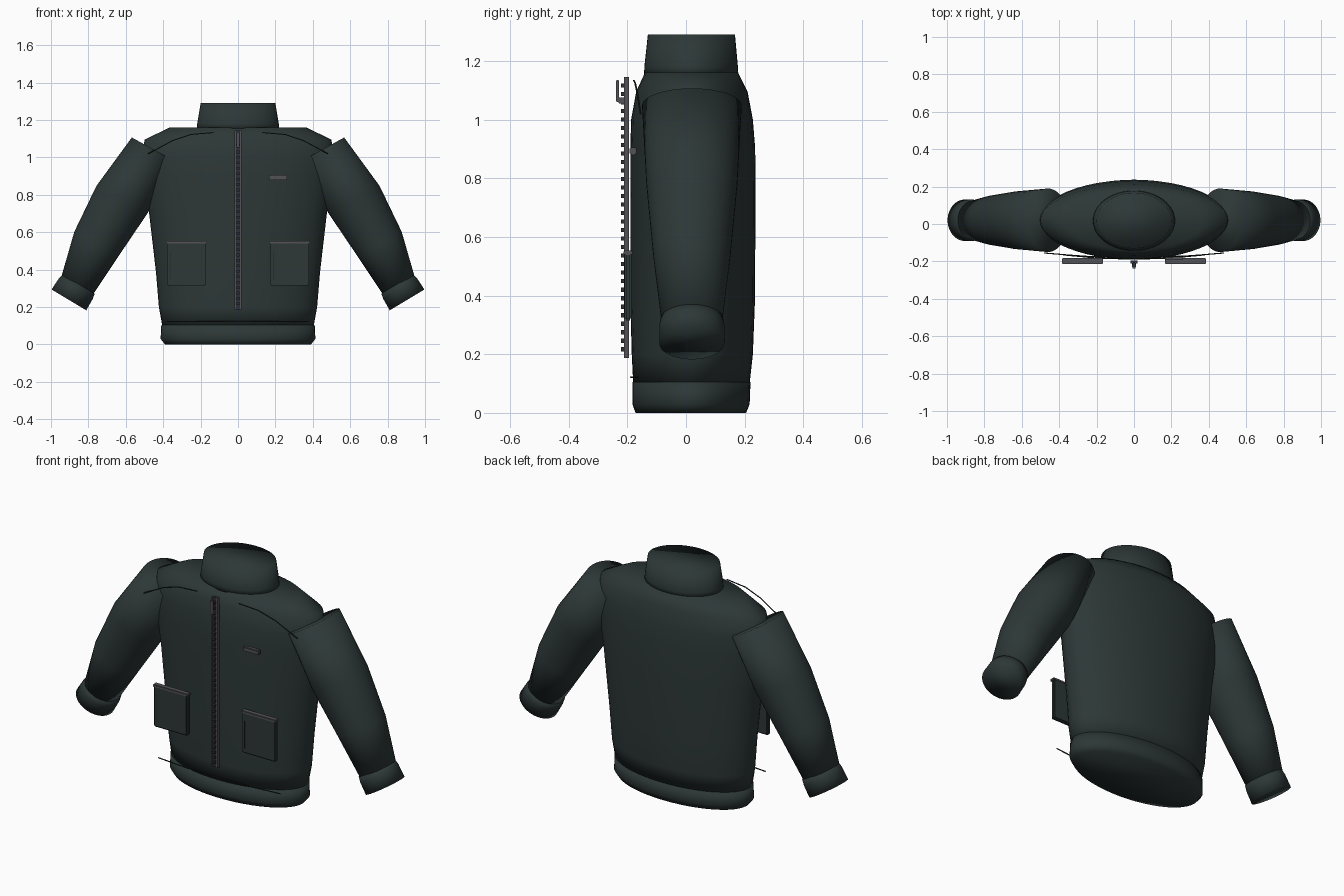
import bpy, bmesh, math
from mathutils import Vector

cube = bpy.data.objects.get("Cube")
if cube:
    bpy.data.objects.remove(cube, do_unlink=True)


def material(name, color):
    m = bpy.data.materials.new(name)
    m.use_nodes = True
    m.diffuse_color = (*color, 1)
    m.node_tree.nodes["Principled BSDF"].inputs["Base Color"].default_value = (*color, 1)
    return m


FABRIC = material("dark green fabric", (0.026, 0.039, 0.038))
THREAD = material("dark thread", (0.016, 0.02, 0.02))
METAL = material("dull metal", (0.085, 0.085, 0.095))
TAPE = material("zip tape", (0.03, 0.03, 0.036))


def add_object(name, bm, mat, smooth=True):
    bmesh.ops.recalc_face_normals(bm, faces=bm.faces)
    for f in bm.faces:
        f.smooth = smooth
    mesh = bpy.data.meshes.new(name)
    bm.to_mesh(mesh)
    bm.free()
    mesh.materials.append(mat)
    ob = bpy.data.objects.new(name, mesh)
    bpy.context.scene.collection.objects.link(ob)
    return ob


def loft(name, rings, mat, sides=48):
    """Skin a capped tube through ellipses given as (centre, axis u, axis v)."""
    bm = bmesh.new()
    loops = []
    for c, u, v in rings:
        angles = [2 * math.pi * i / sides for i in range(sides)]
        loops.append([bm.verts.new(c + u * math.cos(a) + v * math.sin(a)) for a in angles])
    for a, b in zip(loops, loops[1:]):
        for i in range(sides):
            j = (i + 1) % sides
            bm.faces.new((a[i], a[j], b[j], b[i]))
    bm.faces.new(loops[0])
    bm.faces.new(loops[-1])
    return add_object(name, bm, mat)


def upright(name, profile, mat):
    """Loft level ellipses from (z, half width, front y, back y)."""
    rings = [(Vector((0, (f + b) / 2, z)), Vector((w, 0, 0)), Vector((0, (b - f) / 2, 0)))
             for z, w, f, b in profile]
    return loft(name, rings, mat)


def limb(name, side, profile, mat):
    """Loft tilted ellipses from (x, z, tilt, in-plane radius, depth radius)."""
    rings = []
    for x, z, tilt, r, d in profile:
        t = math.radians(tilt)
        rings.append((Vector((side * x, 0.02, z)),
                      Vector((side * math.cos(t), 0, math.sin(t))) * r, Vector((0, d, 0))))
    return loft(name, rings, mat)


def add_box(bm, lo, hi):
    lo, hi = Vector(lo), Vector(hi)
    verts = bmesh.ops.create_cube(bm, size=1)["verts"]
    for v in verts:
        v.co = Vector([(lo[k] + hi[k]) / 2 + v.co[k] * (hi[k] - lo[k]) for k in range(3)])


def box(name, lo, hi, mat, bevel=0.0):
    bm = bmesh.new()
    add_box(bm, lo, hi)
    if bevel:
        bmesh.ops.bevel(bm, geom=bm.edges[:], offset=bevel, segments=2, affect='EDGES')
    return add_object(name, bm, mat, False)


def stitch(name, points, mat, radius=0.003):
    curve = bpy.data.curves.new(name, 'CURVE')
    curve.dimensions = '3D'
    curve.bevel_depth = radius
    curve.bevel_resolution = 1
    spline = curve.splines.new('POLY')
    spline.points.add(len(points) - 1)
    for p, co in zip(spline.points, points):
        p.co = (*co, 1)
    curve.materials.append(mat)
    bpy.context.scene.collection.objects.link(bpy.data.objects.new(name, curve))


# Body, hem band and collar
upright("body", [(0.10, 0.405, -0.18, 0.217), (0.20, 0.423, -0.185, 0.228),
                 (0.38, 0.438, -0.19, 0.235), (0.70, 0.475, -0.19, 0.237),
                 (0.90, 0.505, -0.19, 0.236), (1.00, 0.51, -0.187, 0.228),
                 (1.095, 0.50, -0.17, 0.21), (1.16, 0.365, -0.14, 0.178)], FABRIC)
upright("hem_band", [(0, 0.39, -0.172, 0.205), (0.03, 0.414, -0.183, 0.217),
                     (0.105, 0.41, -0.183, 0.22)], FABRIC)
upright("collar", [(1.15, 0.22, -0.143, 0.178), (1.18, 0.218, -0.142, 0.177),
                   (1.29, 0.2, -0.13, 0.167)], FABRIC)

# Sleeves, cuffs, pockets and shoulder seams on both sides
for side, label in ((1, "left"), (-1, "right")):
    limb(label + "_sleeve", side, [(0.46, 1.047, 29, 0.123, 0.17), (0.62, 0.775, 28, 0.155, 0.155),
                                   (0.757, 0.537, 29, 0.135, 0.132),
                                   (0.858, 0.32, 31, 0.098, 0.105)], FABRIC)
    limb(label + "_cuff", side, [(0.852, 0.323, 31, 0.1, 0.106), (0.868, 0.297, 31, 0.106, 0.111),
                                 (0.904, 0.238, 31, 0.108, 0.111)], FABRIC)

    x0, x1 = sorted((side * 0.17, side * 0.38))
    box(label + "_pocket", (x0, -0.21, 0.315), (x1, -0.185, 0.545), FABRIC, 0.006)
    box(label + "_pocket_welt", (x0 - 0.004, -0.213, 0.539), (x1 + 0.004, -0.183, 0.554), METAL, 0.003)
    stitch(label + "_pocket_stitch", [(x0 + 0.018, -0.21, 0.5), (x0 + 0.018, -0.21, 0.345)], THREAD, 0.002)
    stitch(label + "_shoulder_seam", [(side * 0.13, -0.178, 1.133), (side * 0.25, -0.173, 1.123),
                                      (side * 0.35, -0.166, 1.09), (side * 0.48, -0.155, 1.02)], THREAD)

# Hem stitching
stitch("hem_stitch", [(-0.38, -0.165, 0.122), (-0.2, -0.182, 0.122), (0, -0.188, 0.122),
                      (0.2, -0.182, 0.122), (0.38, -0.165, 0.122)], THREAD)

# Zip: backing tape, side rails, teeth and pull
box("zip_tape", (-0.017, -0.206, 0.187), (0.017, -0.194, 1.145), TAPE)
for side, label in ((1, "left"), (-1, "right")):
    x = side * 0.015
    box(label + "_zip_rail", (x - 0.004, -0.211, 0.187), (x + 0.004, -0.194, 1.145), METAL)
bm = bmesh.new()
for i in range(32):
    z = 0.21 + i * 0.029
    add_box(bm, (-0.008, -0.222, z), (0.008, -0.204, z + 0.014))
add_object("zip_teeth", bm, TAPE, False)
box("zip_slider", (-0.012, -0.232, 1.055), (0.012, -0.206, 1.075), METAL, 0.003)
box("zip_pull", (-0.009, -0.238, 1.06), (0.009, -0.228, 1.135), METAL, 0.002)

# Chest tab
box("chest_tab", (0.165, -0.192, 0.88), (0.262, -0.168, 0.905), METAL, 0.004)
